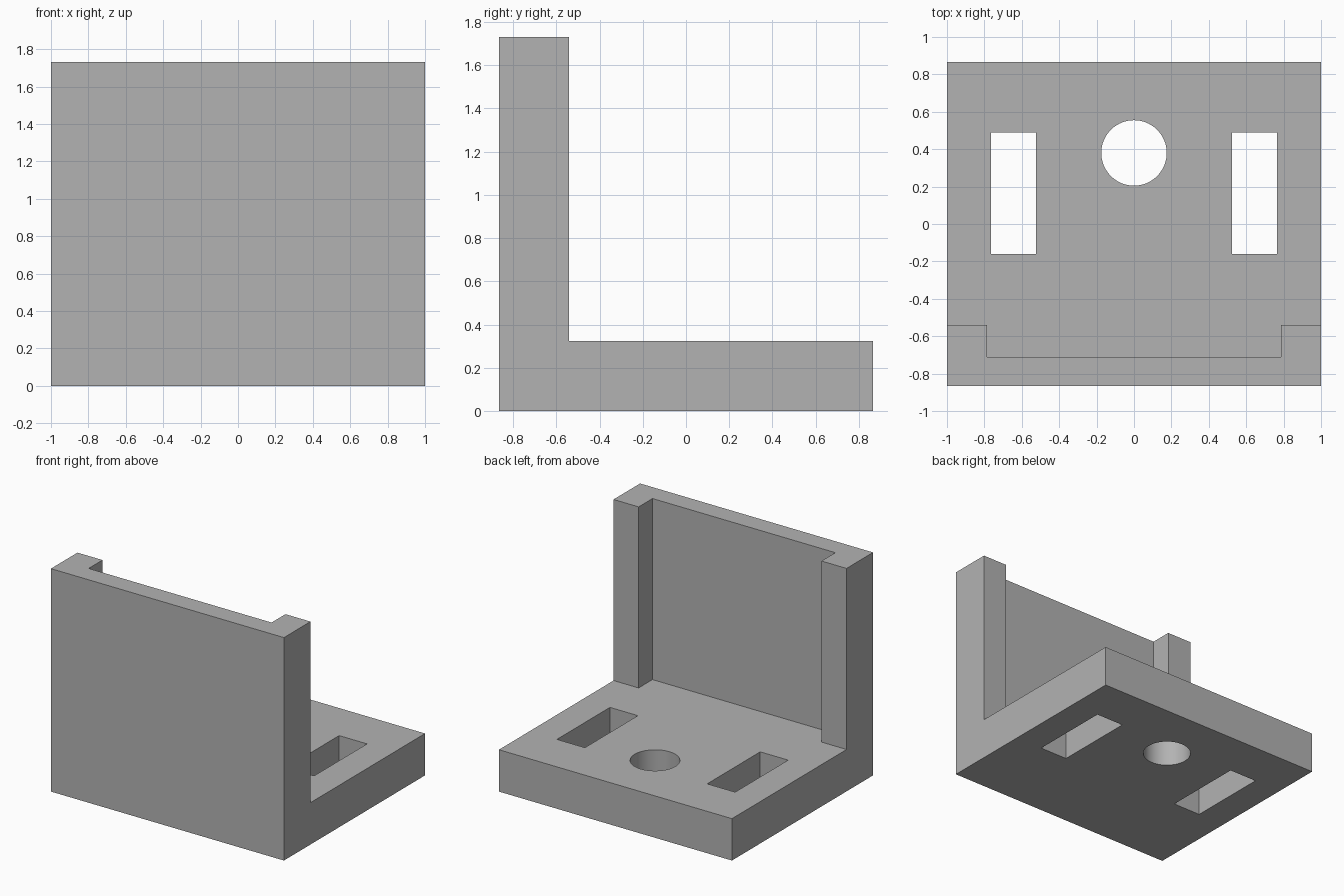
import bpy
import bmesh
from mathutils import Matrix, Vector

default_cube = bpy.data.objects.get("Cube")
if default_cube:
    bpy.data.objects.remove(default_cube, do_unlink=True)

WIDTH, DEPTH, HEIGHT = 2.0, 1.73, 1.73
BASE_TOP = 0.325
WALL_BACK = -0.54
RECESS_BACK = -0.71

grey = bpy.data.materials.new("plain grey")
grey.use_nodes = True
colour = (0.45, 0.45, 0.45, 1.0)
grey.diffuse_color = colour
grey.node_tree.nodes["Principled BSDF"].inputs["Base Color"].default_value = colour


def add_object(name, bm):
    bmesh.ops.recalc_face_normals(bm, faces=bm.faces)
    mesh = bpy.data.meshes.new(name)
    bm.to_mesh(mesh)
    bm.free()
    mesh.materials.append(grey)
    obj = bpy.data.objects.new(name, mesh)
    bpy.context.collection.objects.link(obj)
    return obj


def box_cutter(name, low, high):
    low, high = Vector(low), Vector(high)
    bm = bmesh.new()
    bmesh.ops.create_cube(bm, size=1)
    bmesh.ops.scale(bm, vec=high - low, verts=bm.verts)
    bmesh.ops.translate(bm, vec=(low + high) / 2, verts=bm.verts)
    return add_object(name, bm)


# L-shaped bracket: side profile extruded across the width
front, back = -DEPTH / 2, DEPTH / 2
profile = [(front, 0), (back, 0), (back, BASE_TOP),
           (WALL_BACK, BASE_TOP), (WALL_BACK, HEIGHT), (front, HEIGHT)]
bm = bmesh.new()
side = bm.faces.new([bm.verts.new((-WIDTH / 2, y, z)) for y, z in profile])
extruded = bmesh.ops.extrude_face_region(bm, geom=[side])["geom"]
bmesh.ops.translate(bm, vec=(WIDTH, 0, 0),
                    verts=[v for v in extruded if isinstance(v, bmesh.types.BMVert)])
bracket = add_object("angle_bracket", bm)

# Recess in the back of the wall, leaving a rib at each side
cutters = [box_cutter("wall_recess_cutter", (-0.785, RECESS_BACK, BASE_TOP),
                      (0.785, 0, HEIGHT + 0.2))]

# Slots mirrored left and right
for name, sign in (("left", 1), ("right", -1)):
    xs = sorted((sign * 0.525, sign * 0.765))
    cutters.append(box_cutter(name + "_slot_cutter", (xs[0], -0.16, -0.2),
                              (xs[1], 0.49, BASE_TOP + 0.2)))

# Round hole through the base
bm = bmesh.new()
bmesh.ops.create_cone(bm, cap_ends=True, segments=64, radius1=0.175, radius2=0.175,
                      depth=1, matrix=Matrix.Translation((0, 0.38, 0.2)))
cutters.append(add_object("round_hole_cutter", bm))

# Cut everything out and keep only the finished bracket
for cutter in cutters:
    cutter.hide_render = True
    cut = bracket.modifiers.new(cutter.name, "BOOLEAN")
    cut.operation = "DIFFERENCE"
    cut.solver = "EXACT"
    cut.object = cutter

bpy.ops.object.select_all(action="DESELECT")
bracket.select_set(True)
bpy.context.view_layer.objects.active = bracket
for cutter in cutters:
    bpy.ops.object.modifier_apply(modifier=cutter.name)
    bpy.data.objects.remove(cutter, do_unlink=True)

# Smooth the hole wall, keep every edge sharp
bpy.ops.object.shade_smooth_by_angle()
